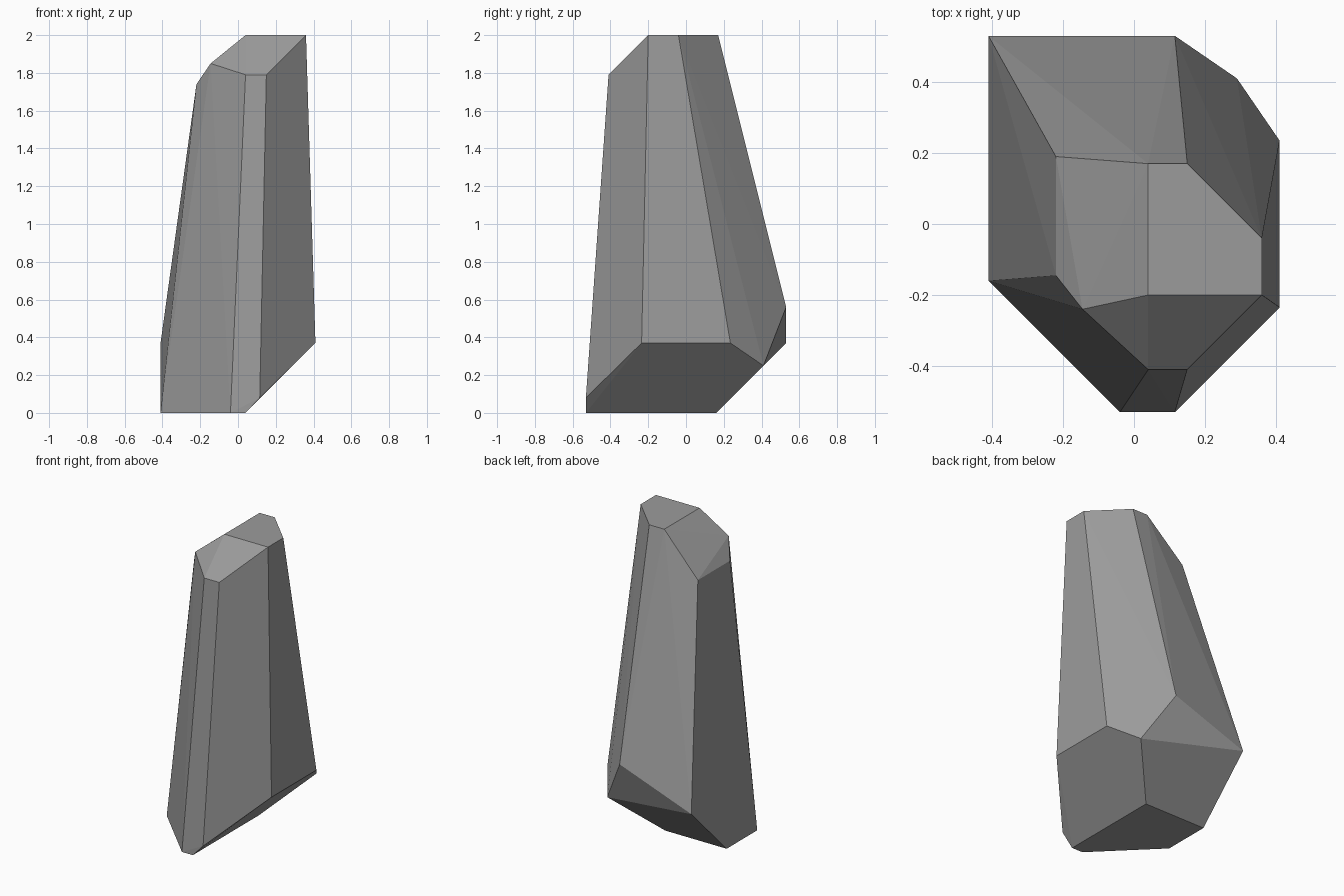
import bpy
import bmesh
from math import radians

default = bpy.data.objects.get("Cube")
if default:
    bpy.data.objects.remove(default, do_unlink=True)

# One plain stone colour
stone = bpy.data.materials.new("stone_grey")
stone.use_nodes = True
colour = (0.33, 0.33, 0.33, 1)
stone.diffuse_color = colour
stone.node_tree.nodes["Principled BSDF"].inputs["Base Color"].default_value = colour

# Corners of the chipped pillar, grouped by level
base = [(-.41, .16, 0), (-.41, -.16, 0), (-.04, -.53, 0), (.04, -.53, 0), (.04, .16, 0)]
belly = [(.115, -.53, .08), (.41, -.235, .37), (.41, .235, .37),
         (.29, .41, .25), (.115, .53, .56), (-.41, .53, .37)]
shoulder = [(.04, -.41, 1.79), (.15, -.41, 1.79), (-.145, -.24, 1.85),
            (-.22, -.145, 1.74), (-.22, .19, 1.74)]
crown = [(.04, -.2, 2), (.36, -.2, 2), (.36, -.04, 2), (.15, .17, 2), (.04, .17, 2)]

# Wrap the corners in a convex skin and merge nearly flat neighbours
bm = bmesh.new()
for corner in base + belly + shoulder + crown:
    bm.verts.new(corner)
bmesh.ops.convex_hull(bm, input=bm.verts)
bmesh.ops.dissolve_limit(bm, angle_limit=radians(1.5), verts=bm.verts, edges=bm.edges)
bmesh.ops.recalc_face_normals(bm, faces=bm.faces)

mesh = bpy.data.meshes.new("rock_pillar")
bm.to_mesh(mesh)
bm.free()
mesh.materials.append(stone)
rock = bpy.data.objects.new("rock_pillar", mesh)
bpy.context.collection.objects.link(rock)
